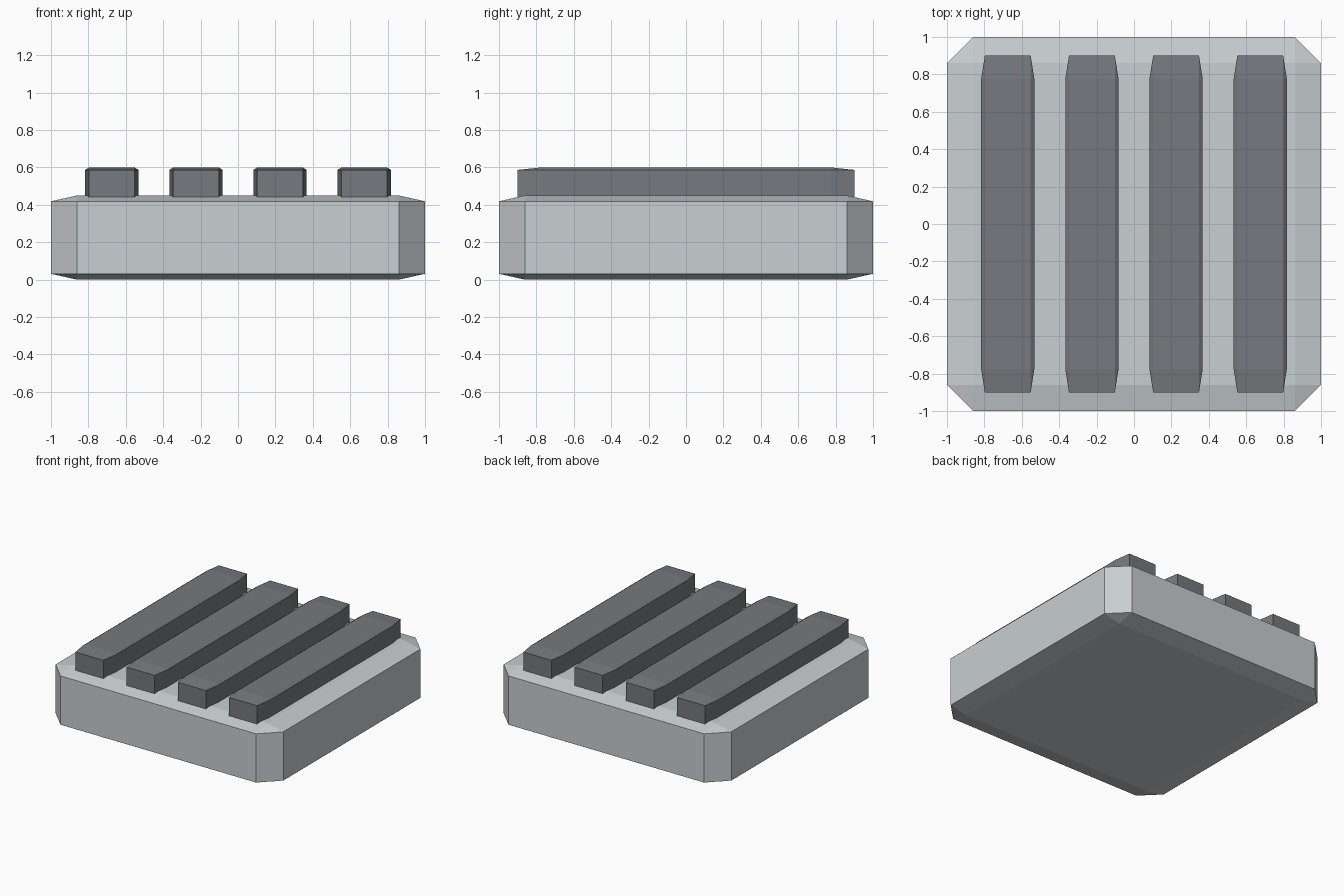
import bpy
import bmesh

cube = bpy.data.objects.get("Cube")
if cube:
    bpy.data.objects.remove(cube, do_unlink=True)


def make_material(name, rgb):
    mat = bpy.data.materials.new(name)
    mat.use_nodes = True
    color = (*rgb, 1)
    mat.diffuse_color = color
    mat.node_tree.nodes["Principled BSDF"].inputs["Base Color"].default_value = color
    return mat


def chamfered_block(name, size, center, mat):
    """Unit cube with all edges chamfered, then stretched to size."""
    bm = bmesh.new()
    bmesh.ops.create_cube(bm, size=1)
    bmesh.ops.bevel(bm, geom=bm.edges[:], offset=0.07, offset_type='OFFSET',
                    segments=1, affect='EDGES')
    bmesh.ops.scale(bm, vec=size, verts=bm.verts)
    bmesh.ops.recalc_face_normals(bm, faces=bm.faces)
    mesh = bpy.data.meshes.new(name)
    bm.to_mesh(mesh)
    bm.free()
    mesh.materials.append(mat)
    obj = bpy.data.objects.new(name, mesh)
    obj.location = center
    bpy.context.collection.objects.link(obj)
    return obj


light_grey = make_material("light_grey", (0.58, 0.62, 0.64))
dark_grey = make_material("dark_grey", (0.18, 0.195, 0.21))

# Base slab
chamfered_block("base_slab", (2, 2, 0.45), (0, 0, 0.225), light_grey)

# Four parallel ribs, slightly sunk into the slab
for i in range(4):
    x = (i - 1.5) * 0.45
    chamfered_block(f"top_rib_{i + 1}", (0.285, 1.8, 0.19), (x, 0, 0.505), dark_grey)
